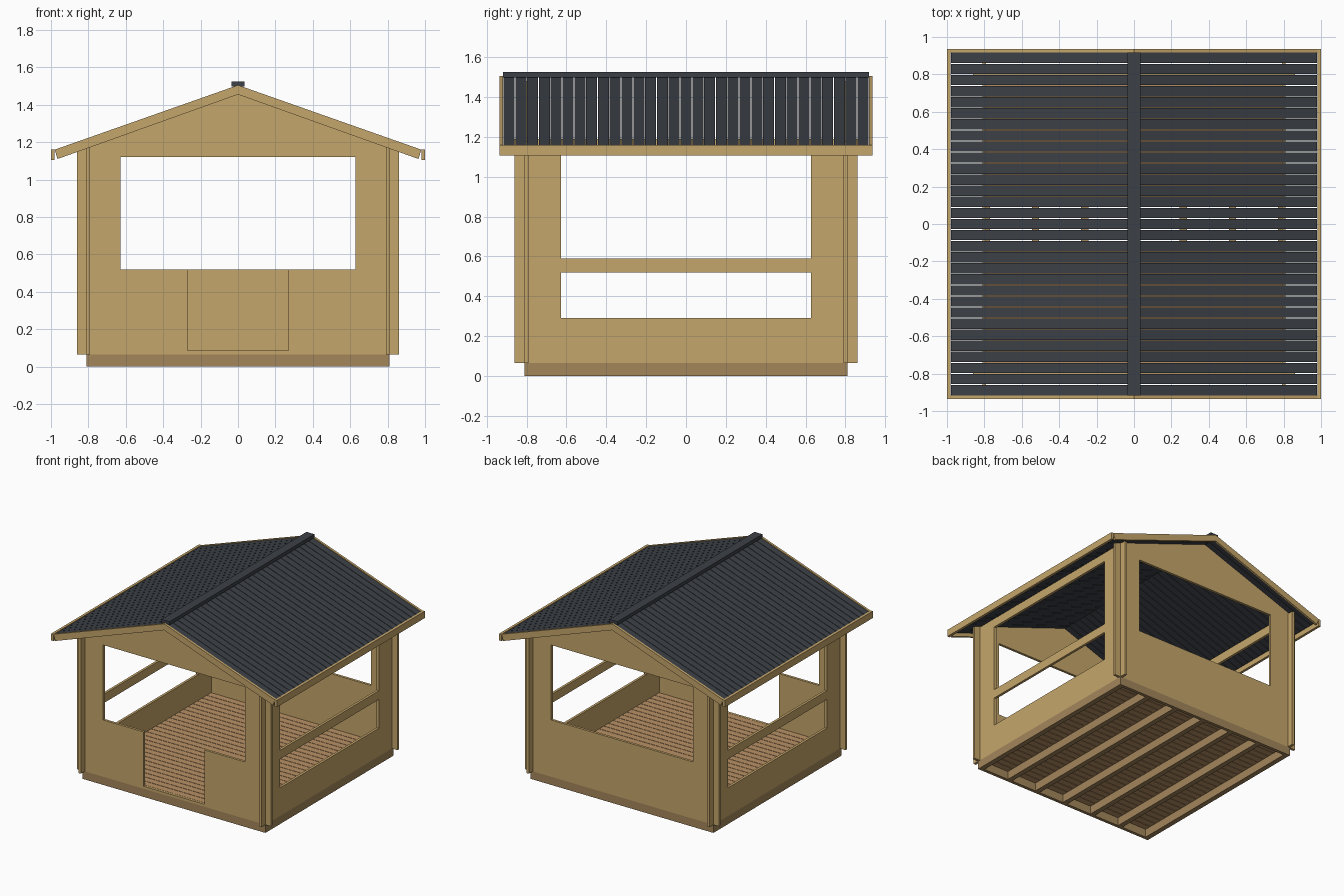
import bpy, bmesh
from math import radians
from mathutils import Matrix, Vector

if "Cube" in bpy.data.objects:
    bpy.data.objects.remove(bpy.data.objects["Cube"])


def material(name, col):
    m = bpy.data.materials.new(name)
    m.diffuse_color = (*col, 1)
    m.use_nodes = True
    m.node_tree.nodes["Principled BSDF"].inputs["Base Color"].default_value = m.diffuse_color
    return m


WOOD = material("wood", (0.56, 0.38, 0.145))
FLOOR = material("floor_wood", (0.48, 0.28, 0.13))
BASE = material("base_wood", (0.37, 0.24, 0.105))
SLATE = material("dark_roof", (0.045, 0.052, 0.062))

FRONT = Matrix.Rotation(radians(90), 4, 'X')           # profile (x, z)
SIDE = Matrix.Rotation(radians(90), 4, 'Z') @ FRONT    # profile (y, z)


def add(name, mesh, mat):
    mesh.materials.clear()
    mesh.materials.append(mat)
    ob = bpy.data.objects.new(name, mesh)
    bpy.context.collection.objects.link(ob)
    return ob


def box(name, x0, x1, y0, y1, z0, z1, mat):
    bm = bmesh.new()
    size = Vector((x1 - x0, y1 - y0, z1 - z0))
    mid = Vector((x0 + x1, y0 + y1, z0 + z1)) / 2
    bmesh.ops.create_cube(bm, size=1, matrix=Matrix.Translation(mid) @ Matrix.Diagonal((*size, 1)))
    me = bpy.data.meshes.new(name)
    bm.to_mesh(me)
    bm.free()
    return add(name, me, mat)


def rect(a0, a1, z0, z1):
    return [(a0, z0), (a1, z0), (a1, z1), (a0, z1)]


def panel(name, loops, thick, plane, offset, mat):
    """Flat slab from an outline plus optional hole loops."""
    cu = bpy.data.curves.new(name + "_curve", 'CURVE')
    cu.dimensions = '2D'
    cu.fill_mode = 'BOTH'
    cu.extrude = thick / 2
    for loop in loops:
        sp = cu.splines.new('POLY')
        sp.points.add(len(loop) - 1)
        for p, (a, b) in zip(sp.points, loop):
            p.co = (a, b, 0, 1)
        sp.use_cyclic_u = True
    tmp = bpy.data.objects.new(name + "_tmp", cu)
    bpy.context.collection.objects.link(tmp)
    dg = bpy.context.evaluated_depsgraph_get()
    me = bpy.data.meshes.new_from_object(tmp.evaluated_get(dg))
    bpy.data.objects.remove(tmp)
    bpy.data.curves.remove(cu)
    bm = bmesh.new()
    bm.from_mesh(me)
    bmesh.ops.remove_doubles(bm, verts=bm.verts, dist=1e-5)
    bmesh.ops.recalc_face_normals(bm, faces=bm.faces)
    for f in bm.faces:
        f.smooth = False
    bm.to_mesh(me)
    bm.free()
    me.transform(Matrix.Translation(offset) @ plane)
    return add(name, me, mat)


def array_y(ob, count, pitch):
    mod = ob.modifiers.new("repeat", 'ARRAY')
    mod.count = count
    mod.use_relative_offset = False
    mod.use_constant_offset = True
    mod.constant_offset_displace = (0, pitch, 0)


# key sizes
ZB, W, E, T = 0.065, 0.80, 0.86, 0.02    # wall bottom, wall centre, wall end, thickness
O, SILL, HEAD = 0.627, 0.52, 1.12        # window half width, sill, head
SLOPE, UNDER = 0.352, 1.48               # roof pitch and underside ridge height
eave = UNDER - SLOPE * E
gable = [(E, ZB), (E, eave), (0, UNDER), (-E, eave), (-E, ZB)]

# front wall with doorway and wide window, back wall with window
door = 0.27
notch = [(-door, ZB), (-door, SILL), (-O, SILL), (-O, HEAD),
         (O, HEAD), (O, SILL), (door, SILL), (door, ZB)]
panel("front_wall", [gable + notch], T, FRONT, (0, -W, 0), WOOD)
panel("back_wall", [gable, rect(-O, O, SILL, HEAD)], T, FRONT, (0, W, 0), WOOD)
box("door_threshold", -door, door, -0.81, -0.79, ZB, 0.085, WOOD)

# side walls with low and high openings either side of a rail
for s, n in ((-1, "left"), (1, "right")):
    panel(n + "_wall", [rect(-E, E, ZB, 1.19), rect(-O, O, 0.29, SILL),
                        rect(-O, O, 0.59, HEAD)], T, SIDE, (s * W, 0, 0), WOOD)

# base frame and joists
for s, n in ((-1, "front"), (1, "back")):
    box(n + "_rim", -0.81, 0.81, *sorted((s * 0.81, s * 0.785)), 0, ZB, BASE)
for i in range(7):
    x = -0.79 + i * 1.58 / 6
    box(f"joist_{i + 1}", x - 0.02, x + 0.02, -0.785, 0.785, 0, ZB, BASE)

# floor boards
n = 27
pitch = 1.58 / n
fb = box("floor_boards", -0.79, 0.79, -0.79 + 0.002, -0.79 + pitch - 0.002, ZB, 0.085, FLOOR)
array_y(fb, n, pitch)

# roof boards running down both slopes, narrow gaps between
P = 0.0592
chevron = [(0, 1.50), (0.978, 1.156), (0.971, 1.138), (0, UNDER), (-0.971, 1.138), (-0.978, 1.156)]
rb = panel("roof_boards", [chevron], P - 0.004, FRONT, (0, -15 * P, 0), SLATE)
array_y(rb, 31, P)
box("ridge_cap", -0.035, 0.035, -0.917, 0.917, 1.498, 1.525, SLATE)

# gable trim and eave fascia
trim = [(0, 1.505), (0.98, 1.16), (0.965, 1.11), (0, 1.455), (-0.965, 1.11), (-0.98, 1.16)]
for s, nm in ((-1, "front"), (1, "back")):
    panel(nm + "_gable_trim", [trim], 0.018, FRONT, (0, s * 0.926, 0), WOOD)
for s, nm in ((-1, "left"), (1, "right")):
    box(nm + "_eave_fascia", *sorted((s * 0.98, s)), -0.935, 0.935, 1.105, 1.16, WOOD)
